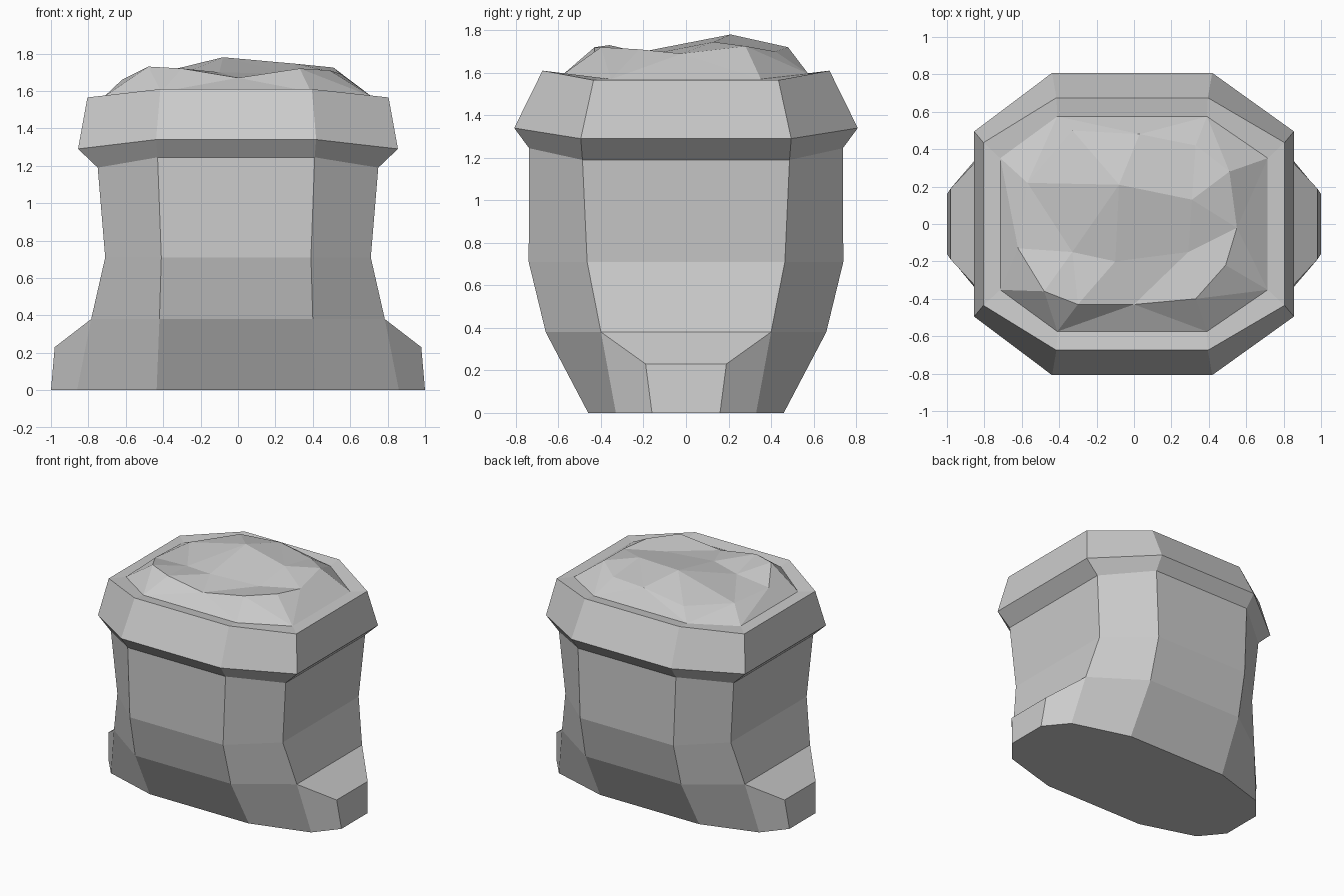
import bpy, bmesh
from mathutils import Vector
from mathutils.geometry import delaunay_2d_cdt

if "Cube" in bpy.data.objects:
    bpy.data.objects.remove(bpy.data.objects["Cube"])


def finish(bm, name):
    bmesh.ops.recalc_face_normals(bm, faces=bm.faces)
    mesh = bpy.data.meshes.new(name)
    bm.to_mesh(mesh)
    bm.free()
    obj = bpy.data.objects.new(name, mesh)
    bpy.context.collection.objects.link(obj)
    return obj


def octagon(a, y, zf, x, b, zs):
    """Front/back corners (a, y) at height zf, side corners (x, b) at zs."""
    o = 0.01  # slight lean of the front panel to the left
    return [(-a - o, -y, zf), (a - o, -y, zf), (x, -b, zs), (x, b, zs),
            (a - o, y, zf), (-a - o, y, zf), (-x, b, zs), (-x, -b, zs)]


# Octagonal rings of the pot, bottom to inner lip
RINGS = [
    (0.425, 0.46, 0.0, 0.86, 0.33, 0.0),
    (0.41, 0.66, 0.38, 0.785, 0.40, 0.38),
    (0.40, 0.74, 0.71, 0.71, 0.465, 0.71),
    (0.42, 0.738, 1.245, 0.75, 0.487, 1.19),
    (0.428, 0.808, 1.34, 0.855, 0.495, 1.29),
    (0.405, 0.675, 1.61, 0.805, 0.435, 1.565),
    (0.40, 0.575, 1.595, 0.715, 0.352, 1.57),
]

# Pot body with thick collar
bm = bmesh.new()
rings = [[bm.verts.new(p) for p in octagon(*r)] for r in RINGS]
feet = []
for k in range(len(rings) - 1):
    lo, hi = rings[k], rings[k + 1]
    for i in range(8):
        j = (i + 1) % 8
        face = bm.faces.new((lo[i], lo[j], hi[j], hi[i]))
        if k == 0 and i in (2, 6):
            feet.append(face)
bm.faces.new(rings[0][::-1])

# Side feet pulled out of the lowest side panels
for face in bmesh.ops.extrude_discrete_faces(bm, faces=feet)["faces"]:
    for v in face.verts:
        sx = 1 if v.co.x > 0 else -1
        sy = 1 if v.co.y > 0 else -1
        if v.co.z > 0.1:
            v.co = (0.98 * sx, 0.19 * sy, 0.23)
        else:
            v.co = (1.0 * sx, 0.16 * sy, 0.0)
finish(bm, "pot_body")

# Lumpy filling, triangulated from its high and low points
LUMPS = [
    (-0.62, -0.13, 1.66), (-0.57, 0.22, 1.66), (-0.48, -0.36, 1.73),
    (-0.30, -0.43, 1.72), (0.0, -0.43, 1.67), (0.33, -0.40, 1.72),
    (0.49, -0.22, 1.71), (0.55, -0.02, 1.69), (0.51, 0.28, 1.725),
    (0.33, 0.42, 1.70), (0.03, 0.48, 1.72), (-0.33, 0.50, 1.68),
    (-0.08, 0.21, 1.78), (0.31, 0.13, 1.745), (0.29, -0.15, 1.69),
    (-0.10, -0.20, 1.70), (-0.33, -0.15, 1.68),
]
pts = octagon(*RINGS[-1]) + LUMPS
border = [(i, (i + 1) % 8) for i in range(8)]
tris = delaunay_2d_cdt([Vector(p[:2]) for p in pts], border, [], 1, 1e-5)
bm = bmesh.new()
verts = [bm.verts.new((co.x, co.y, pts[src[0]][2]))
         for co, src in zip(tris[0], tris[3])]
for f in tris[2]:
    bm.faces.new([verts[i] for i in f])
heap = finish(bm, "filling")
if heap.data.polygons[0].normal.z < 0:
    heap.data.flip_normals()
